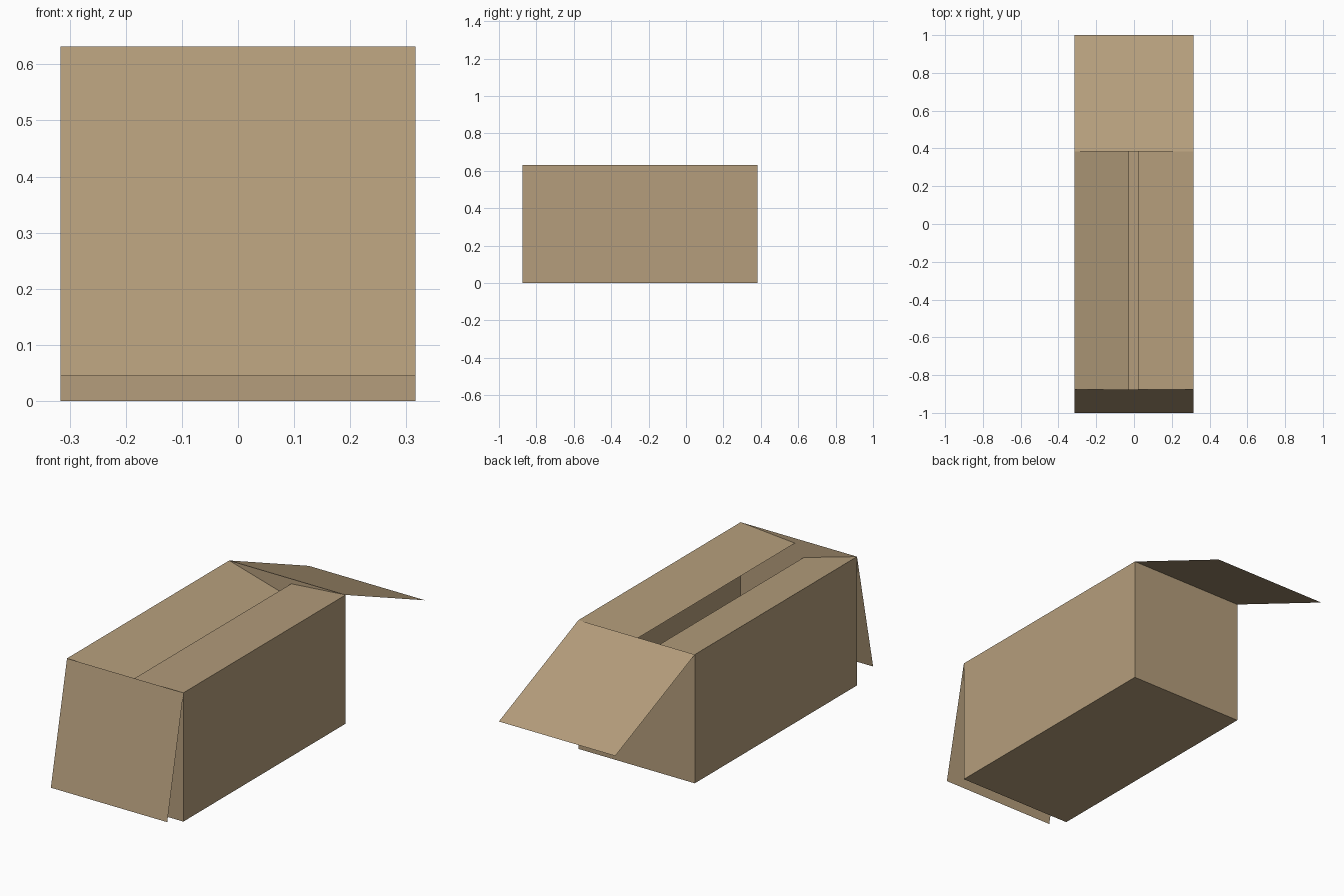
import bpy, bmesh
from mathutils import Vector

if "Cube" in bpy.data.objects:
    bpy.data.objects.remove(bpy.data.objects["Cube"])

# Single cardboard colour
card = bpy.data.materials.new("cardboard")
card.diffuse_color = (0.46, 0.34, 0.20, 1.0)
card.use_nodes = True
card.node_tree.nodes["Principled BSDF"].inputs["Base Color"].default_value = card.diffuse_color

# Box extents
HALF_W, FRONT, BACK, TOP = 0.316, -0.875, 0.383, 0.632


def finish(name, bm):
    mesh = bpy.data.meshes.new(name)
    bm.to_mesh(mesh)
    bm.free()
    mesh.materials.append(card)
    obj = bpy.data.objects.new(name, mesh)
    bpy.context.collection.objects.link(obj)
    return obj


def flap(name, hinge_a, hinge_b, swing):
    """Thin sheet hinged on the edge a-b and reaching out along swing."""
    a, b, s = Vector(hinge_a), Vector(hinge_b), Vector(swing)
    bm = bmesh.new()
    face = bm.faces.new([bm.verts.new(p) for p in (a, b, b + s, a + s)])
    face.normal_update()
    if face.normal.z < 0:
        face.normal_flip()
    finish(name, bm)


# Open carton: a cube with its lid removed
bm = bmesh.new()
bmesh.ops.create_cube(bm, size=1)
bmesh.ops.scale(bm, vec=(2 * HALF_W, BACK - FRONT, TOP), verts=bm.verts)
bmesh.ops.translate(bm, vec=(0, (FRONT + BACK) / 2, TOP / 2), verts=bm.verts)
lid = [f for f in bm.faces if f.normal.z > 0.9]
bmesh.ops.delete(bm, geom=lid, context='FACES_ONLY')
finish("carton_body", bm)

# Rim corners
fl, fr = (-HALF_W, FRONT, TOP), (HALF_W, FRONT, TOP)
bl, br = (-HALF_W, BACK, TOP), (HALF_W, BACK, TOP)

# End flaps folded outward, long flaps folded inward and sagging
flap("front_flap", fl, fr, (0, -1 - FRONT, 0.045 - TOP))
flap("back_flap", bl, br, (0, 1 - BACK, 0.37 - TOP))
flap("left_flap", fl, bl, (0.29, 0, -0.082))
flap("right_flap", fr, br, (-0.295, 0, -0.024))
